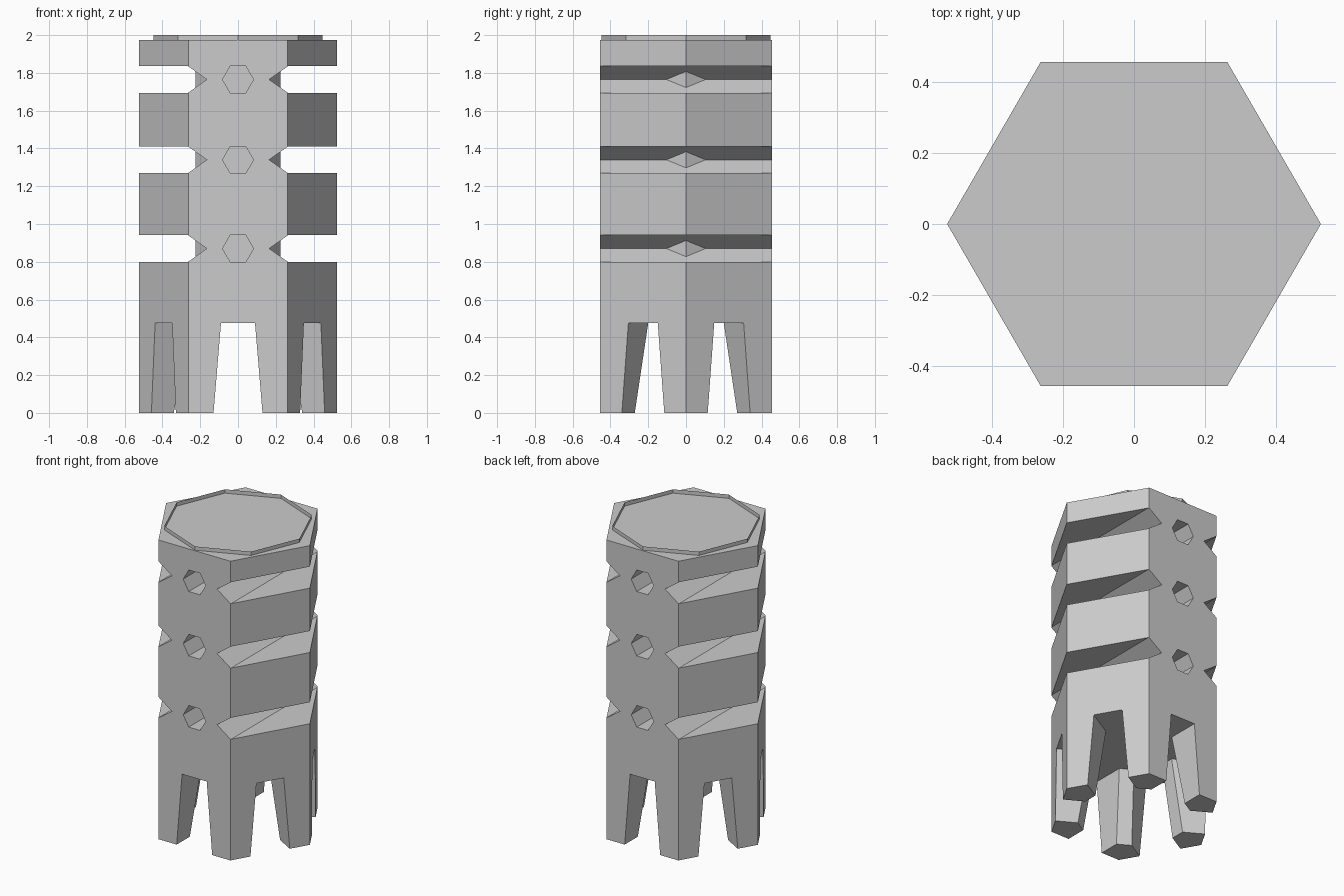
import bpy, bmesh
from math import sin, cos, pi, radians

if "Cube" in bpy.data.objects:
    bpy.data.objects.remove(bpy.data.objects["Cube"])


def loft(name, lower, upper, caps=True):
    """Join two matching point loops with side faces, plus optional end caps."""
    bm = bmesh.new()
    a = [bm.verts.new(p) for p in lower]
    b = [bm.verts.new(p) for p in upper]
    n = len(a)
    for i in range(n):
        j = (i + 1) % n
        bm.faces.new((a[i], a[j], b[j], b[i]))
    if caps:
        bm.faces.new(a[::-1])
        bm.faces.new(b)
    bmesh.ops.recalc_face_normals(bm, faces=bm.faces)
    me = bpy.data.meshes.new(name)
    bm.to_mesh(me)
    bm.free()
    ob = bpy.data.objects.new(name, me)
    bpy.context.collection.objects.link(ob)
    return ob


def ring(n, r, z, turn=0.0):
    return [(r * cos(turn + 2 * pi * i / n), r * sin(turn + 2 * pi * i / n), z)
            for i in range(n)]


def bar(name, profile, angle=0.0):
    """Extrude an x-z profile right through along y, turned about z."""
    def place(y):
        return [(x * cos(angle) - y * sin(angle), x * sin(angle) + y * cos(angle), z)
                for x, z in profile]
    return loft(name, place(-0.8), place(0.8))


def cut(ob, cutter):
    cutter.hide_render = True
    mod = ob.modifiers.new("cut", 'BOOLEAN')
    mod.operation = 'DIFFERENCE'
    mod.solver = 'EXACT'
    mod.object = cutter
    bpy.context.view_layer.objects.active = ob
    bpy.ops.object.modifier_apply(modifier=mod.name)
    bpy.data.objects.remove(cutter)


R = 0.525
TOP = 1.975
SLOT = 0.475

# Hexagonal outer body
body = loft("body", ring(6, R, 0), ring(6, R, TOP))

# Tapered hollow between the legs
cut(body, loft("hollow", ring(6, 0.413, -0.1, pi / 6), ring(6, 0.296, SLOT, pi / 6)))

# Tapered slots that split the base into six legs
for k in range(3):
    cut(body, bar("slot", [(-0.138, -0.1), (0.138, -0.1), (0.09, SLOT), (-0.09, SLOT)],
                  radians(60 * k)))

# Side grooves and front-to-back holes at three levels
for z in (0.87, 1.34, 1.765):
    for s in (-1, 1):
        cut(body, bar("groove", [(s * 0.165, z), (s * 0.265, z + 0.071), (s * 0.7, z + 0.071),
                                 (s * 0.7, z - 0.071), (s * 0.265, z - 0.071)]))
    cut(body, bar("hole", [(0.082 * cos(pi * i / 3), z + 0.082 * sin(pi * i / 3))
                           for i in range(6)]))

# Inner core seen inside the grooves and holes
loft("core", ring(6, 0.225, SLOT + 0.02), ring(6, 0.225, TOP - 0.02))

# Thin open octagonal rim on top
loft("top_rim", ring(8, 0.448, TOP), ring(8, 0.448, 2.0), caps=False)
